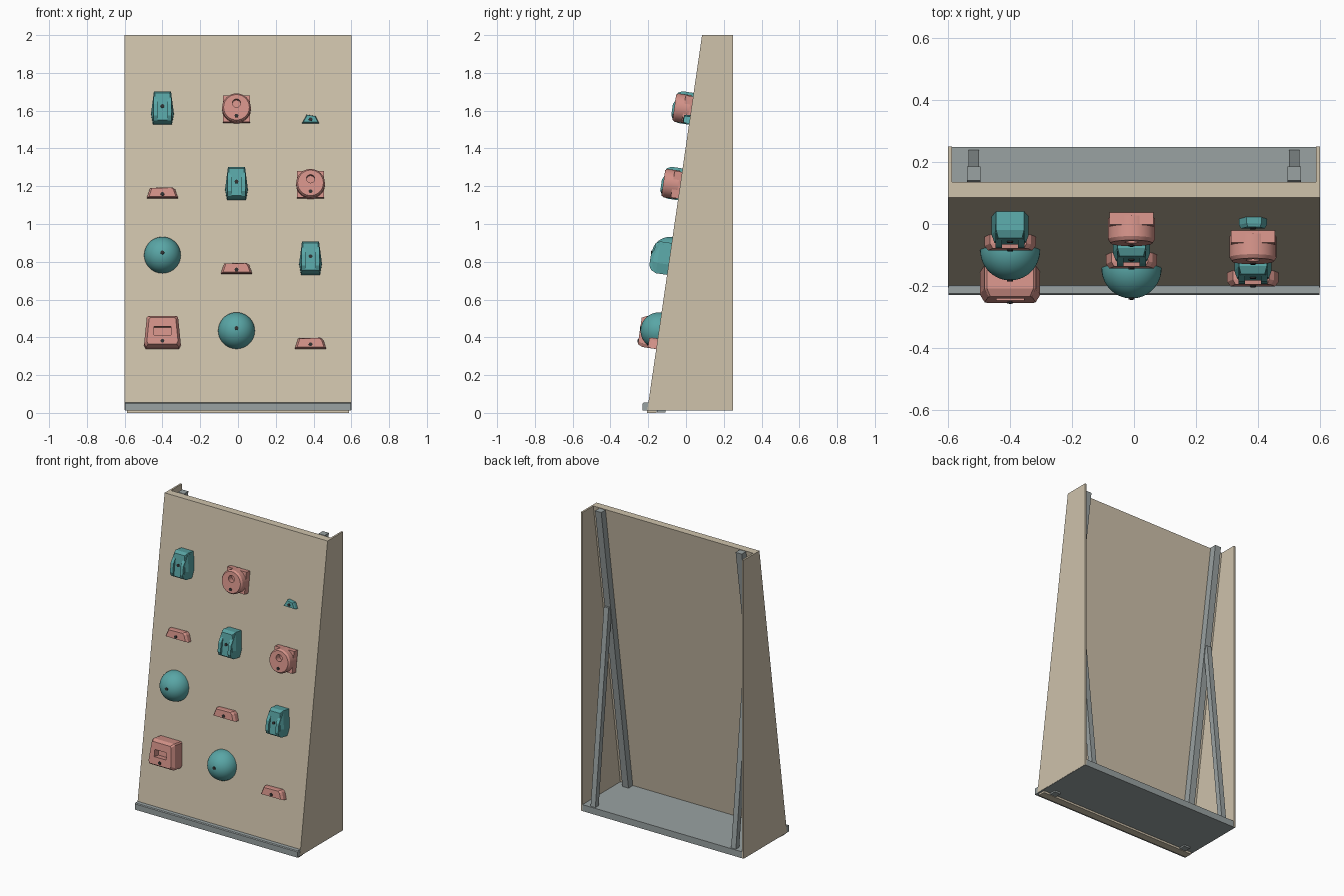
import bpy, bmesh, math
from mathutils import Matrix, Vector

if "Cube" in bpy.data.objects:
    bpy.data.objects.remove(bpy.data.objects["Cube"])

SLOPE = 0.146                      # lean of the wall, y per z
LEAN = math.atan(SLOPE)


def front_y(z):
    return 0.085 - SLOPE * (2 - z)


def material(name, r, g, b):
    m = bpy.data.materials.new(name)
    m.use_nodes = True
    m.diffuse_color = (r, g, b, 1)
    m.node_tree.nodes["Principled BSDF"].inputs["Base Color"].default_value = (r, g, b, 1)
    return m


PLY = material("plywood beige", 0.62, 0.54, 0.41)
GRAY = material("frame gray", 0.32, 0.36, 0.36)
TEAL = material("hold teal", 0.10, 0.38, 0.38)
PINK = material("hold pink", 0.66, 0.29, 0.25)
DARK = material("bolt dark", 0.03, 0.03, 0.03)


def add_object(name, mesh, mat=None):
    if mat:
        mesh.materials.append(mat)
    ob = bpy.data.objects.new(name, mesh)
    bpy.context.scene.collection.objects.link(ob)
    return ob


def finish(bm, name):
    bmesh.ops.recalc_face_normals(bm, faces=bm.faces)
    mesh = bpy.data.meshes.new(name)
    bm.to_mesh(mesh)
    bm.free()
    return mesh


def loft(bm, rings):
    """Closed solid through rings of equal point count."""
    loops = [[bm.verts.new(p) for p in ring] for ring in rings]
    n = len(loops[0])
    bm.faces.new(loops[0])
    bm.faces.new(loops[-1])
    for a, b in zip(loops, loops[1:]):
        for i in range(n):
            j = (i + 1) % n
            bm.faces.new((a[i], a[j], b[j], b[i]))


def side_prism(name, profile, x0, x1, mat):
    """Extrude a (y, z) profile along x."""
    bm = bmesh.new()
    loft(bm, [[(x, y, z) for y, z in profile] for x in (x0, x1)])
    return add_object(name, finish(bm, name), mat)


def layered(bm, outline, layers):
    """Stack an (x, up) outline outwards; layers are (depth, scale)."""
    loft(bm, [[(x * s, y * s, d) for x, y in outline] for d, s in layers])


def cylinder(bm, radius, top, z0, z1, at=(0, 0), sides=32):
    bmesh.ops.create_cone(bm, cap_ends=True, segments=sides, radius1=radius, radius2=top,
                          depth=z1 - z0, matrix=Matrix.Translation((*at, (z0 + z1) / 2)))


def cut(mesh, cutter):
    """Return mesh with cutter removed from it."""
    a, b = add_object("body", mesh), add_object("cutter", cutter)
    b.hide_render = True
    mod = a.modifiers.new("cut", 'BOOLEAN')
    mod.object, mod.solver = b, 'EXACT'
    bpy.context.view_layer.update()
    graph = bpy.context.evaluated_depsgraph_get()
    result = bpy.data.meshes.new_from_object(a.evaluated_get(graph))
    bpy.data.objects.remove(a)
    bpy.data.objects.remove(b)
    return result


# Wall, sides and floor
side_prism("climbing_panel", [(front_y(0), 0), (front_y(2), 2), (front_y(2) + 0.05, 2),
                              (front_y(0) + 0.05, 0)], -0.588, 0.588, PLY)
for s, label in ((1, "left"), (-1, "right")):
    side_prism(label + "_side", [(front_y(0.014), 0.014), (front_y(2), 2), (0.25, 2), (0.25, 0.014)],
               s * 0.588, s * 0.6, PLY)
side_prism("floor_plate", [(-0.23, 0.012), (-0.23, 0.05), (-0.225, 0.055), (0.249, 0.055),
                           (0.249, 0.012)], -0.599, 0.599, GRAY)

# Rear posts and diagonal braces
for s, label in ((1, "left"), (-1, "right")):
    b0, b1 = front_y(0) + 0.052, front_y(2) + 0.055
    side_prism(label + "_post", [(b0, 0.002), (b1, 2), (b1 + 0.045, 2), (b0 + 0.045, 0.002)],
               s * 0.495, s * 0.54, GRAY)
    side_prism(label + "_brace", [(0.205, 0.05), (0.24, 0.05), (0.1, 1.33), (0.065, 1.33)],
               s * 0.5, s * 0.535, GRAY)

# Tall block hold with two raised side ribs
bm = bmesh.new()
layered(bm, [(-0.05, -0.085), (0.05, -0.085), (0.06, -0.03), (0.045, 0.085),
             (-0.045, 0.085), (-0.06, -0.03)], [(0, 1), (0.06, 1), (0.085, 0.85)])
for s in (1, -1):
    rib = [(-0.075, 0.04), (-0.075, 0.085), (-0.05, 0.1), (0.01, 0.1), (0.075, 0.068), (0.075, 0.04)]
    loft(bm, [[(s * x, y, d) for y, d in rib] for x in (0.026, 0.047)])
block = finish(bm, "block")

# Wheel hold on a square plate with a round pocket
bm = bmesh.new()
cylinder(bm, 0.076, 0.076, 0.01, 0.078)
cylinder(bm, 0.076, 0.068, 0.078, 0.09)
bmesh.ops.remove_doubles(bm, verts=bm.verts, dist=0.0001)
inner = [f for f in bm.faces if len(f.verts) > 4 and abs(f.calc_center_median().z - 0.078) < 0.001]
bmesh.ops.delete(bm, geom=inner, context='FACES_ONLY')
wheel = finish(bm, "wheel")
bm = bmesh.new()
cylinder(bm, 0.022, 0.022, 0.05, 0.12, (0, 0.022), 20)
wheel = cut(wheel, finish(bm, "pocket"))
bm = bmesh.new()
bm.from_mesh(wheel)
q = 0.071
layered(bm, [(-q, -q), (q, -q), (q, q), (-q, q)], [(0, 1), (0.04, 1)])
wheel = finish(bm, "wheel")

# Large box hold with a slot
bm = bmesh.new()
layered(bm, [(-0.088, -0.083), (0.088, -0.083), (0.097, -0.065), (0.083, 0.075), (0.075, 0.083),
             (-0.075, 0.083), (-0.083, 0.075), (-0.097, -0.065)],
        [(0, 1), (0.075, 1), (0.1, 0.85)])
box = finish(bm, "box")
bm = bmesh.new()
layered(bm, [(-0.044, -0.022), (0.044, -0.022), (0.044, 0.024), (-0.044, 0.024)],
        [(0.055, 1), (0.12, 1)])
box = cut(box, finish(bm, "slot"))

# Foot ledge and small chip
bm = bmesh.new()
layered(bm, [(-0.083, -0.028), (0.083, -0.028), (0.068, 0.016), (0.053, 0.028), (-0.065, 0.025)],
        [(0, 1), (0.03, 1), (0.045, 0.86)])
ledge = finish(bm, "ledge")
bm = bmesh.new()
layered(bm, [(-0.045, -0.022), (0.045, -0.022), (0.027, 0.015), (-0.02, 0.023)],
        [(0, 1), (0.02, 1), (0.032, 0.85)])
chip = finish(bm, "chip")

# Dome hold
bm = bmesh.new()
bmesh.ops.create_uvsphere(bm, u_segments=40, v_segments=24, radius=0.097)
bmesh.ops.bisect_plane(bm, geom=bm.verts[:] + bm.edges[:] + bm.faces[:], plane_co=(0, 0, 0),
                       plane_no=(0, 0, -1), clear_outer=True, dist=0.0001)
bmesh.ops.holes_fill(bm, edges=[e for e in bm.edges if e.is_boundary])
dome = finish(bm, "dome")

# Bolt
bm = bmesh.new()
cylinder(bm, 0.01, 0.01, -0.02, 0.004, sides=12)
bolt = finish(bm, "bolt")
bolt.materials.append(DARK)

# kind: mesh, colour, bolt position up the wall and outwards
KINDS = {
    "block": (block, TEAL, 0.002, 0.086),
    "wheel": (wheel, PINK, -0.045, 0.09),
    "chip": (chip, TEAL, -0.004, 0.032),
    "ledge": (ledge, PINK, -0.01, 0.045),
    "dome": (dome, TEAL, 0, 0.097),
    "box": (box, PINK, -0.053, 0.1),
}
for mesh, mat, *_ in KINDS.values():
    mesh.materials.clear()
    mesh.materials.append(mat)

# Holds in rows from the top down
ROWS = [
    [("block", 1.61), ("wheel", 1.605), ("chip", 1.553)],
    [("ledge", 1.162), ("block", 1.21), ("wheel", 1.205)],
    [("dome", 0.835), ("ledge", 0.762), ("block", 0.815)],
    [("box", 0.42), ("dome", 0.435), ("ledge", 0.366)],
]
smooth = []
for r, row in enumerate(ROWS):
    for (kind, z), x in zip(row, (-0.4, -0.008, 0.384)):
        mesh, mat, up, out = KINDS[kind]
        place = Matrix.Translation((x, front_y(z), z)) @ Matrix.Rotation(math.pi / 2 - LEAN, 4, 'X')
        hold = add_object(f"{kind}_hold_row_{r + 1}", mesh)
        hold.matrix_world = place
        pin = add_object(f"{kind}_bolt_row_{r + 1}", bolt)
        pin.matrix_world = place @ Matrix.Translation(Vector((0, up, out)))
        if kind in ("dome", "wheel"):
            smooth.append(hold)

bpy.ops.object.select_all(action='DESELECT')
for ob in smooth:
    ob.select_set(True)
bpy.context.view_layer.objects.active = smooth[0]
bpy.ops.object.shade_smooth_by_angle(angle=math.radians(30))
